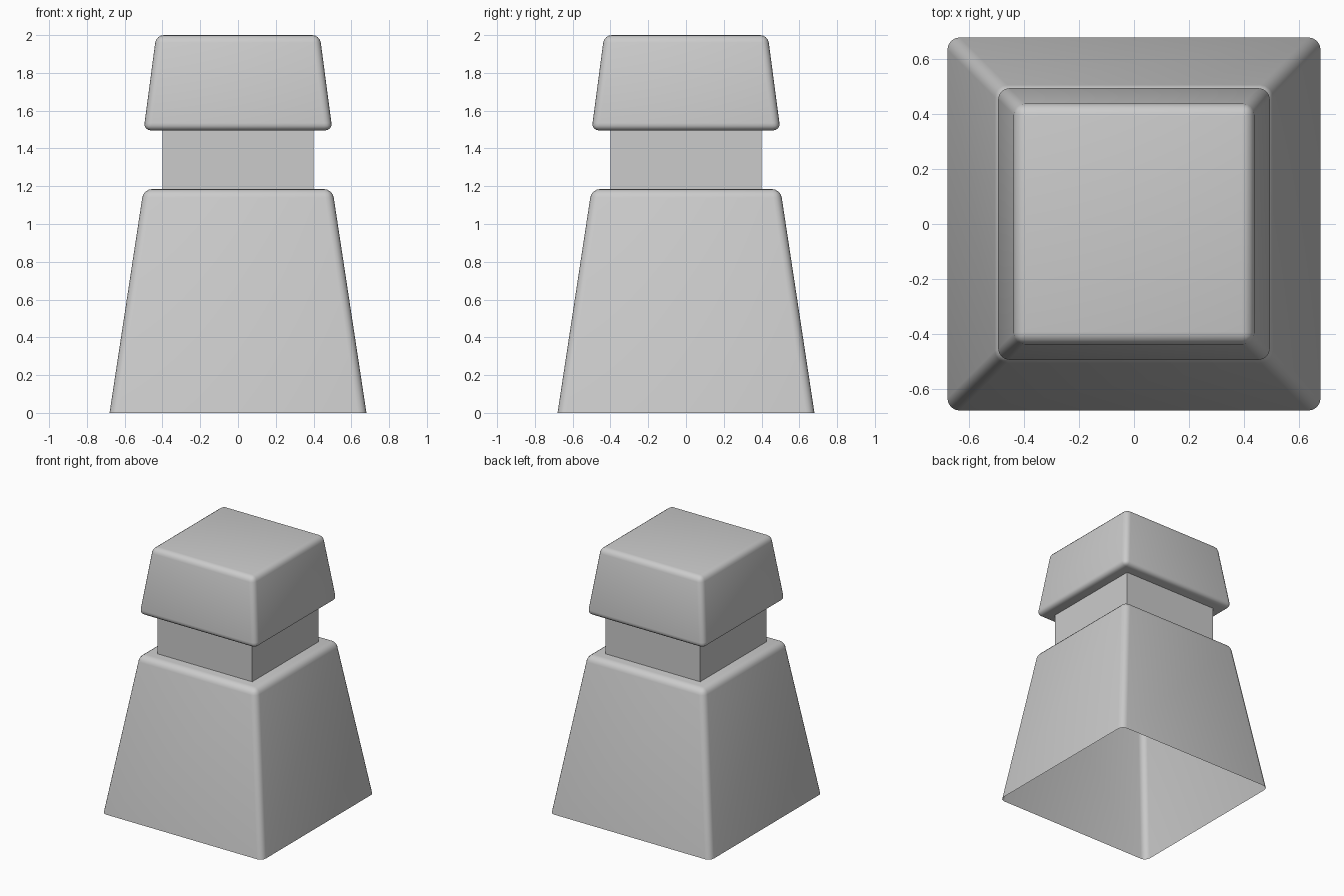
import bpy, bmesh, math

if "Cube" in bpy.data.objects:
    bpy.data.objects.remove(bpy.data.objects["Cube"])


def tapered_block(name, half_bottom, half_top, z0, z1, radius=0.0, open_ends=()):
    """Square frustum with optional rounded edges and open bottom/top."""
    bm = bmesh.new()
    rings = [[bm.verts.new((sx * h, sy * h, z))
              for sx, sy in ((-1, -1), (1, -1), (1, 1), (-1, 1))]
             for h, z in ((half_bottom, z0), (half_top, z1))]
    low, high = rings
    for i in range(4):
        j = (i + 1) % 4
        bm.faces.new((low[i], low[j], high[j], high[i]))
    if "bottom" not in open_ends:
        bm.faces.new(low[::-1])
    if "top" not in open_ends:
        bm.faces.new(high)
    bm.normal_update()
    if radius:
        edges = [e for e in bm.edges if not e.is_boundary]
        bmesh.ops.bevel(bm, geom=edges, offset=radius, segments=4,
                        profile=0.5, affect='EDGES')
    mesh = bpy.data.meshes.new(name)
    bm.to_mesh(mesh)
    bm.free()
    obj = bpy.data.objects.new(name, mesh)
    bpy.context.collection.objects.link(obj)
    if radius:
        bpy.ops.object.select_all(action='DESELECT')
        obj.select_set(True)
        bpy.context.view_layer.objects.active = obj
        bpy.ops.object.shade_smooth_by_angle(angle=math.radians(35))
    return obj


# Hollow tapered base, open underneath
tapered_block("base", 0.68, 0.50, 0.0, 1.185, 0.045, ("bottom",))

# Straight square neck joining base and cap
tapered_block("neck", 0.40, 0.40, 1.185, 1.495, open_ends=("bottom", "top"))

# Rounded tapered cap
tapered_block("cap", 0.50, 0.433, 1.495, 2.0, 0.04)
